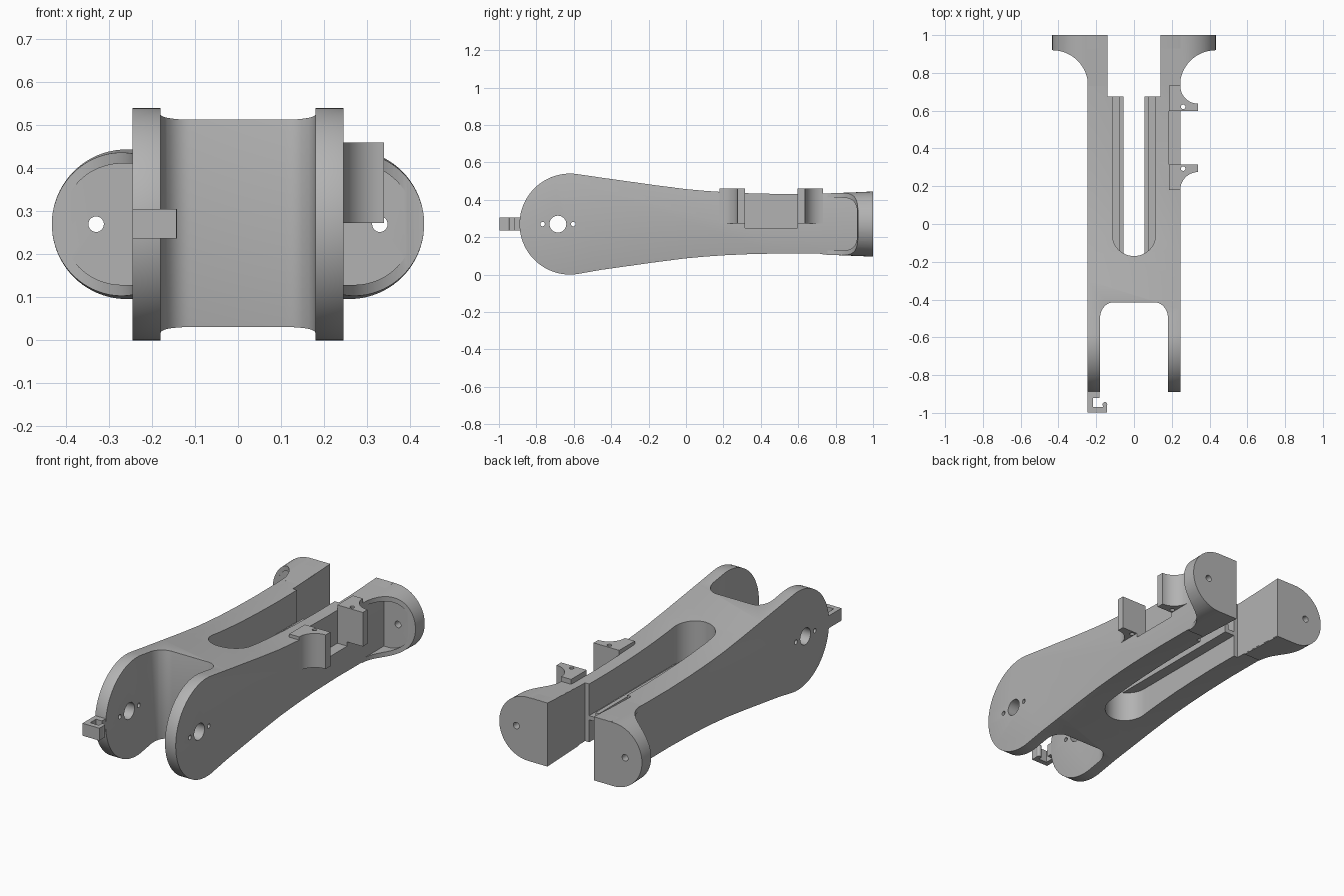
import bpy, bmesh
from math import sin, cos, pi, radians

if "Cube" in bpy.data.objects:
    bpy.data.objects.remove(bpy.data.objects["Cube"], do_unlink=True)

grey = bpy.data.materials.new("plain grey")
grey.use_nodes = True
COLOUR = (0.45, 0.45, 0.45, 1)
grey.diffuse_color = COLOUR
grey.node_tree.nodes["Principled BSDF"].inputs["Base Color"].default_value = COLOUR
MID = 0.27


def prism(name, outline, lo, hi, axis="z"):
    """Extrude a 2D outline along an axis: x takes (y,z), y takes (x,z), z takes (x,y)."""
    place = {"x": lambda a, b, c: (c, a, b),
             "y": lambda a, b, c: (a, c, b),
             "z": lambda a, b, c: (a, b, c)}[axis]
    bm = bmesh.new()
    rings = [[bm.verts.new(place(a, b, c)) for a, b in outline] for c in (lo, hi)]
    n = len(outline)
    bm.faces.new(rings[0])
    bm.faces.new(rings[1])
    for i in range(n):
        j = (i + 1) % n
        bm.faces.new((rings[0][i], rings[0][j], rings[1][j], rings[1][i]))
    bmesh.ops.recalc_face_normals(bm, faces=bm.faces)
    mesh = bpy.data.meshes.new(name)
    bm.to_mesh(mesh)
    bm.free()
    mesh.materials.append(grey)
    ob = bpy.data.objects.new(name, mesh)
    bpy.context.collection.objects.link(ob)
    return ob


def box(name, x, y, z):
    return prism(name, [(x[0], y[0]), (x[1], y[0]), (x[1], y[1]), (x[0], y[1])], *z)


def arc(cx, cy, rx, ry, start, end, n=24):
    turns = [radians(start + (end - start) * i / n) for i in range(n + 1)]
    return [(cx + rx * cos(t), cy + ry * sin(t)) for t in turns]


def circle(cx, cy, r, n=32):
    return arc(cx, cy, r, r, 0, 360, n)[:-1]


def apply(ob, kind, **settings):
    mod = ob.modifiers.new(kind.lower(), kind)
    for key, value in settings.items():
        setattr(mod, key, value)
    bpy.context.view_layer.objects.active = ob
    bpy.ops.object.modifier_apply(modifier=mod.name)


def combine(ob, other, how="DIFFERENCE"):
    apply(ob, "BOOLEAN", object=other, operation=how, solver="EXACT")
    bpy.data.objects.remove(other, do_unlink=True)


def smooth(ob):
    bpy.ops.object.select_all(action="DESELECT")
    ob.select_set(True)
    bpy.context.view_layer.objects.active = ob
    bpy.ops.object.shade_smooth_by_angle(angle=radians(30))


# Body: tapering side profile with a round front end
top = [(-0.45, 0.518), (-0.3, 0.497), (-0.15, 0.476), (0, 0.457), (0.1, 0.448),
       (0.2, 0.441), (0.33, 0.435), (0.5, 0.431), (0.7, 0.432), (0.85, 0.437), (1.1, 0.45)]
bottom = [(y, 0.544 - z) for y, z in reversed(top)]
nose = arc(-0.62, MID, 0.27, 0.27, 278, 82, 48)
body = prism("body", top + bottom + nose, -0.245, 0.245, "x")

# Fork opening at the front, then rounded edges
fork = ([(-0.18, -1.2), (0.18, -1.2)] + arc(0.11, -0.5, 0.07, 0.085, 0, 90, 10)
        + arc(-0.11, -0.5, 0.07, 0.085, 90, 180, 10))
combine(body, prism("fork_cutter", fork, -1, 1))
apply(body, "BEVEL", width=0.012, segments=3, limit_method="ANGLE", angle_limit=radians(40))

# Long slot, wide rear notch, square rear end and side recess
slot = [(0.115, 0.8), (-0.115, 0.8)] + arc(0, -0.055, 0.115, 0.115, 180, 360)
combine(body, prism("slot_cutter", slot, -1, 1))
combine(body, box("notch_cutter", (-0.14, 0.14), (0.675, 1.3), (-1, 1)))
combine(body, box("end_cutter", (-1, 1), (0.999, 1.3), (-1, 1)))
combine(body, box("recess_cutter", (0.185, 0.4), (0.315, 0.597), (0.25, 1)))

# Axle holes through both prongs
for y, r in ((-0.685, 0.045), (-0.767, 0.012), (-0.603, 0.012)):
    combine(body, prism("axle_cutter", circle(y, MID, r), -1, 1, "x"))
smooth(body)


# Rear flanges: flared, hollowed on the front side
def d_shape(start, centre, r):
    return [(start, MID + r), (start, MID - r)] + arc(centre, MID, r, r, -90, 90, 40)


flange = prism("rear_flanges", d_shape(0.141, 0.259, 0.174), 0.7, 1, "y")
for v in flange.data.vertices:
    if v.co.y < 0.8:
        v.co.z = MID + (v.co.z - MID) * 0.93
flare = [(0.1, 1.1), (0.5, 1.1), (0.5, 0.92)] + arc(0.433, 0.73, 0.19, 0.19, 90, 180) + [(0.1, 0.73)]
combine(flange, prism("flare_cutter", flare, -1, 1), "INTERSECT")
combine(flange, prism("pocket_cutter", d_shape(0.2445, 0.27, 0.141), 0.6, 0.915, "y"))
combine(flange, prism("hole_cutter", circle(0.33, MID, 0.018), 0.5, 1.3, "y"))
apply(flange, "MIRROR")
smooth(flange)

# Rails along the slot walls
for side, s in (("left", 1), ("right", -1)):
    for part, x, z in (("shelf", 0.12, (0.235, 0.258)), ("lip", 0.078, (0.25, 0.285))):
        box(side + "_rail_" + part, sorted((s * 0.055, s * x)), (-0.16, 0.675), z)

# Side clips: two facing arms with a concave back
clip = ([(0.185, 0.597), (0.34, 0.597), (0.34, 0.637)]
        + arc(0.34, 0.732, 0.095, 0.095, 270, 180, 16) + [(0.185, 0.732)])
for name, flip in (("rear_clip", False), ("front_clip", True)):
    outline = [(x, 0.912 - y if flip else y) for x, y in clip]
    ob = prism(name, outline, 0.273, 0.46)
    combine(ob, prism("pin_cutter", circle(0.26, 0.293 if flip else 0.62, 0.012, 20), 0.2, 0.6))
    smooth(ob)

# Cable hook on the front of the right prong
hook = [(-0.245, -0.86), (-0.245, -0.998), (-0.143, -0.998), (-0.143, -0.955), (-0.165, -0.955),
        (-0.165, -0.97), (-0.218, -0.97), (-0.218, -0.92), (-0.182, -0.92), (-0.182, -0.86)]
prism("cable_hook", hook, 0.237, 0.305)
tip = prism("hook_tip", circle(-0.154, -0.955, 0.0125, 20), 0.237, 0.305)
smooth(tip)
